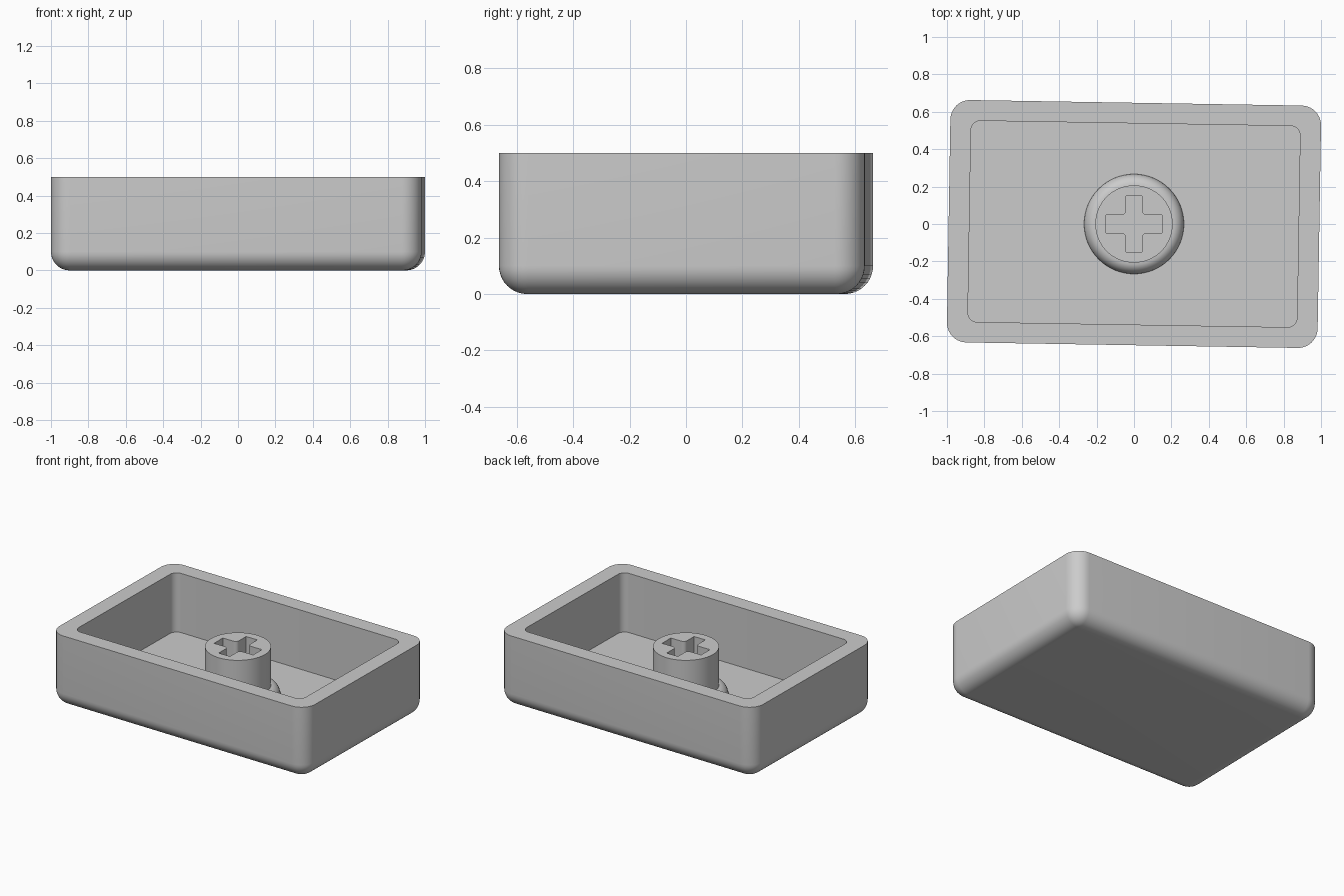
import bpy, bmesh
from math import sin, cos, pi, radians

if "Cube" in bpy.data.objects:
    bpy.data.objects.remove(bpy.data.objects["Cube"])

HEIGHT, FLOOR, FILLET = 0.5, 0.09, 0.1

# Single matte grey plastic
grey = bpy.data.materials.new("grey_plastic")
grey.use_nodes = True
colour = (0.6, 0.6, 0.6, 1)
grey.diffuse_color = colour
grey.node_tree.nodes["Principled BSDF"].inputs["Base Color"].default_value = colour


def rounded_rect(hx, hy, r, z, steps=10):
    """Counter-clockwise outline of a rounded rectangle at height z."""
    pts = []
    for q, (sx, sy) in enumerate([(1, 1), (-1, 1), (-1, -1), (1, -1)]):
        for i in range(steps + 1):
            a = (q + i / steps) * pi / 2
            pts.append((sx * (hx - r) + r * cos(a), sy * (hy - r) + r * sin(a), z))
    return pts


def circle(r, z, n=64):
    return [(r * cos(2 * pi * i / n), r * sin(2 * pi * i / n), z) for i in range(n)]


def loft(name, outlines):
    """Skin a stack of matching outlines and cap both ends."""
    bm = bmesh.new()
    rings = [[bm.verts.new(p) for p in line] for line in outlines]
    n = len(rings[0])
    for a, b in zip(rings, rings[1:]):
        for i in range(n):
            j = (i + 1) % n
            bm.faces.new((a[i], a[j], b[j], b[i]))
    bm.faces.new(rings[0][::-1])
    bm.faces.new(rings[-1])
    bmesh.ops.recalc_face_normals(bm, faces=bm.faces)
    mesh = bpy.data.meshes.new(name)
    bm.to_mesh(mesh)
    bm.free()
    mesh.materials.append(grey)
    obj = bpy.data.objects.new(name, mesh)
    bpy.context.collection.objects.link(obj)
    return obj


def activate(obj):
    bpy.ops.object.select_all(action="DESELECT")
    obj.select_set(True)
    bpy.context.view_layer.objects.active = obj


def smooth(obj):
    activate(obj)
    bpy.ops.object.shade_smooth_by_angle(angle=radians(30))


# Hollow tray: filleted underside, straight walls, flat rim, inner walls and floor
lines = []
for i in range(11):
    a = i / 10 * pi / 2
    inset = FILLET * (1 - sin(a))
    lines.append(rounded_rect(0.991 - inset, 0.648 - inset, 0.105 - inset,
                              FILLET * (1 - cos(a))))
lines.append(rounded_rect(0.991, 0.648, 0.105, HEIGHT))
lines.append(rounded_rect(0.88, 0.538, 0.05, HEIGHT))
lines.append(rounded_rect(0.88, 0.538, 0.05, FLOOR))
tray = loft("tray", lines)
tray.rotation_euler.z = radians(-0.95)
smooth(tray)

# Round post with a rounded collar at its foot
POST, COLLAR, TOP = 0.207, 0.267, 0.425
lines = [circle(COLLAR, FLOOR - 0.01)]
for i in range(9):
    a = i / 8 * pi / 2
    lines.append(circle(POST + (COLLAR - POST) * cos(a), FLOOR + 0.07 * sin(a)))
lines.append(circle(POST, TOP))
post = loft("post", lines)

# Cross-shaped socket with rounded inner corners
ARM, WX, WY, R = 0.15, 0.043, 0.048, 0.025
corner = [(ARM, WY)]
for i in range(7):
    a = i / 6 * pi / 2
    corner.append((WX + R * (1 - sin(a)), WY + R * (1 - cos(a))))
corner.append((WX, ARM))
outline = []
for sx, sy in [(1, 1), (-1, 1), (-1, -1), (1, -1)]:
    pts = corner if sx * sy > 0 else corner[::-1]
    outline += [(sx * x, sy * y) for x, y in pts]
cutter = loft("socket_cutter", [[(x, y, z) for x, y in outline] for z in (0, 0.6)])
cutter.hide_render = True

cut = post.modifiers.new("socket", "BOOLEAN")
cut.operation, cut.solver, cut.object = "DIFFERENCE", "EXACT", cutter
activate(post)
bpy.ops.object.modifier_apply(modifier=cut.name)
bpy.data.objects.remove(cutter)
smooth(post)
